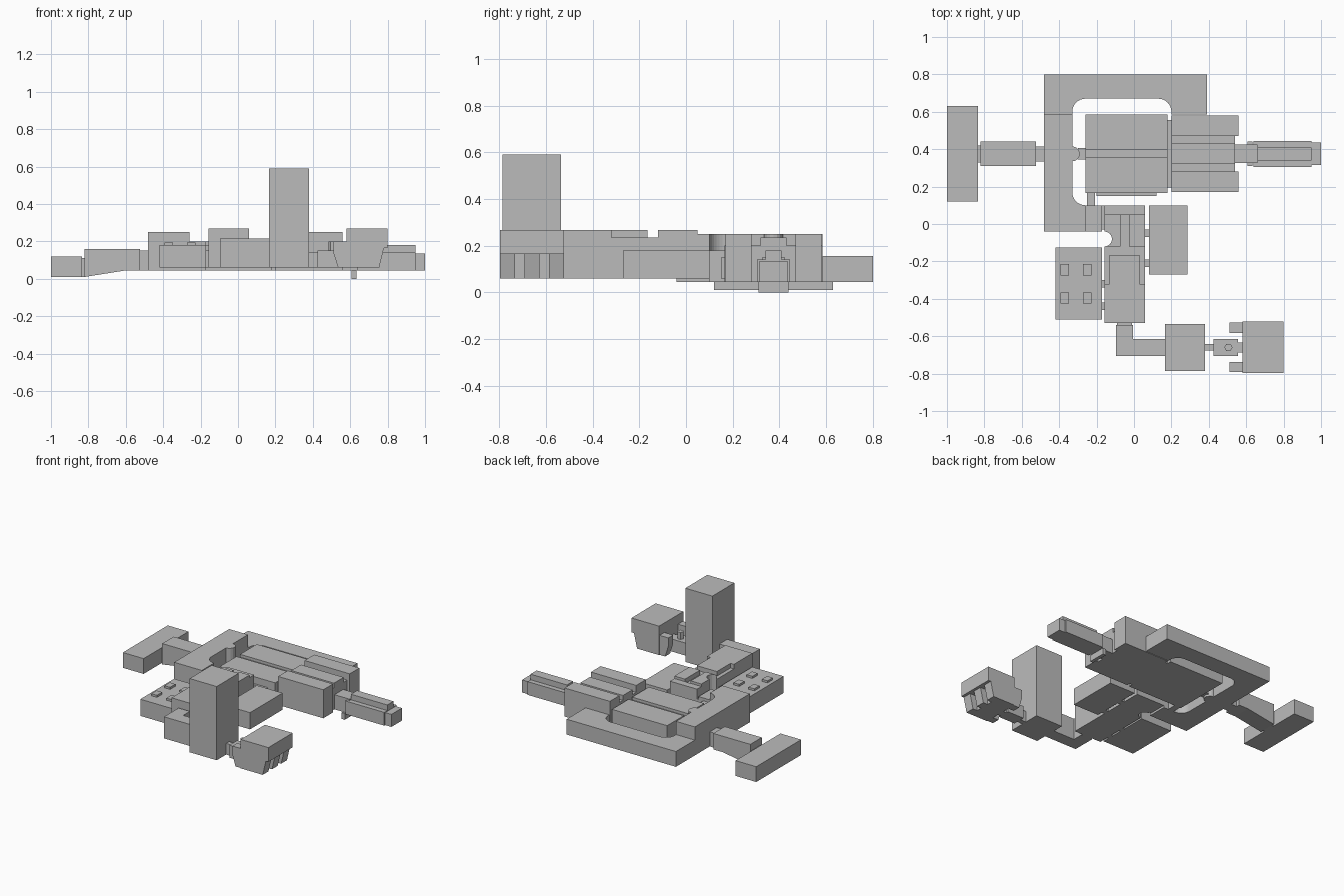
import bpy
from math import cos, sin, radians

if "Cube" in bpy.data.objects:
    bpy.data.objects.remove(bpy.data.objects["Cube"], do_unlink=True)

GREY = (0.5, 0.5, 0.5, 1)
material = bpy.data.materials.new("plain grey")
material.use_nodes = True
material.diffuse_color = GREY
material.node_tree.nodes["Principled BSDF"].inputs["Base Color"].default_value = GREY

# Shared heights and centre lines
SILL, FRAME, FLOOR = .01, .045, .06
LINK, BLOCK, HALL, WING, TOP = .15, .18, .2, .25, .268
MAIN, SOUTH, FRONT = .375, -.66, -.05


def extrude(name, outline, span, upright=True):
    """Extrude a counter-clockwise outline along z, or an (x, z) outline along y."""
    count = len(outline)
    low, high = span
    if upright:
        verts = [(a, b, level) for level in (low, high) for a, b in outline]
    else:
        verts = [(a, level, b) for level in (high, low) for a, b in outline]
    bottom, top = list(range(count)), list(range(count, count * 2))
    faces = [bottom[::-1], top]
    for i in bottom:
        following = (i + 1) % count
        faces.append([i, following, count + following, count + i])
    data = bpy.data.meshes.new(name)
    data.from_pydata(verts, [], faces)
    data.materials.append(material)
    bpy.context.collection.objects.link(bpy.data.objects.new(name, data))


def rectangle(x, y):
    (left, right), (near, far) = x, y
    return [(left, near), (right, near), (right, far), (left, far)]


def block(name, x, y, z):
    extrude(name, rectangle(x, y), z)


def about(middle, width):
    return middle - width / 2, middle + width / 2


def pair(middle, offset, width):
    return [about(middle + side * offset, width) for side in (-1, 1)]


def arc(x, y, radius, start, end, steps=8):
    angles = [radians(start + (end - start) * i / steps) for i in range(steps + 1)]
    return [(x + radius * cos(angle), y + radius * sin(angle)) for angle in angles]


# C-shaped frame around the courtyard: low back wing and tall side wing
west, inner, bend, step, north = -.48, -.33, -.26, .585, .8
court_east, frame_east, corner = .2, .39, .07
back_corners = (arc(inner + corner, .6, corner, 180, 90)
                + arc(court_east - corner, .6, corner, 90, 0))
extrude("back_wing", [(west, step), (inner, step)] + back_corners
        + [(court_east, step), (frame_east, step), (frame_east, north), (west, north)],
        (FRAME, .155))
wing_front, wing_back = -.04, .1
front_corner = arc(bend, wing_back + corner, corner, -90, -180)
bay = arc(inner, MAIN, .04, -90, 90)
extrude("side_wing", [(west, wing_front), (bend, wing_front)] + front_corner + bay
        + [(inner, step), (west, step)], (FRAME, WING))
block("side_wing_step", (bend, -.17), (wing_front, wing_back), (FRAME, HALL))
block("side_wing_link", about(-.23, .045), (wing_back, .17), (FRAME, BLOCK))
block("courtyard_link", (-.3, bend), about(MAIN, .06), (FLOOR, LINK))

# Central hall with two roof slabs and a groove
hall_x = (bend, .18)
block("hall_body", hall_x, about(MAIN, .42), (FRAME, BLOCK))
for y in pair(MAIN, .115, .19):
    block("hall_roof", hall_x, y, (BLOCK, HALL))
block("hall_plinth", about(-.04, .32), (LINK, BLOCK), (FLOOR, LINK))
block("hall_link", (.18, court_east), about(MAIN, .36), (FRAME, LINK))

# Right block with raised sides and spine
body_end = .54
block("right_body", (court_east, body_end), about(MAIN, .4), (FRAME, HALL))
for y in pair(MAIN, .15, .11):
    block("right_side_slab", (court_east, .56), y, (FRAME, WING))
block("right_spine", (court_east, body_end), about(MAIN, .11), (HALL, .235))

# Right pier
pier_end = .95
block("pier_neck", (body_end, .66), about(MAIN, .1), (FRAME, LINK))
block("pier_body", (.64, pier_end), about(MAIN, .14), (FRAME, .14))
block("pier_end", (pier_end, 1), about(MAIN, .12), (FRAME, .135))
block("pier_roof", (.66, pier_end), about(MAIN, .07), (.14, BLOCK))
block("pier_fin", about(.62, .025), about(MAIN, .13), (0, FRAME))

# Left wing with a sloped connector
wing_edge, slope_start, slope_end, neck = -.835, -.82, -.6, -.525
block("left_wing", (-1, wing_edge), about(MAIN, .51), (SILL, .12))
block("left_joint", (wing_edge, slope_start), about(MAIN, .09), (SILL, .11))
connector = [(slope_start, SILL), (slope_end, FRAME), (neck, FRAME),
             (neck, .16), (slope_start, .16)]
extrude("left_connector", connector, about(MAIN, .13), upright=False)
block("left_neck", (neck, west), about(MAIN, .08), (FRAME, LINK))

# Front section with a rounded notch and roof channels
front_x, front_end = about(FRONT, .215), -.53
roof_z, ridge = (.235, TOP), .05
notch = arc(front_x[0], -.08, .04, 90, -90)
extrude("front_body", rectangle(front_x, (front_end, wing_back)) + notch, (FLOOR, roof_z[0]))
left_roof, right_roof = pair(FRONT, .065, .085)
extrude("front_roof_left", rectangle(left_roof, (notch[-1][1], ridge)) + notch[:-1], roof_z)
block("front_roof_right", right_roof, (notch[-1][1], ridge), roof_z)
block("front_roof_end", front_x, (ridge, wing_back), (roof_z[0], WING))
block("front_roof_cross", about(FRONT, .16), (-.32, -.165), roof_z)
block("front_roof_south", front_x, (front_end, -.32), roof_z)
block("front_link", (-.18, front_x[0]), (-.03, wing_back), (FLOOR, BLOCK))

# Left front block with four roof units
block("left_front_block", (-.42, -.17), (-.51, -.125), (FLOOR, BLOCK))
for x in pair(-.31, .06, .045):
    for y in pair(-.32, .075, .06):
        block("roof_unit", x, y, (BLOCK, .195))

# Right front block
block("right_front_block", (.08, .285), (-.27, wing_back), (FLOOR, BLOCK))

# Short links from the front section to the blocks on both sides
for y in pair(-.38, .06, .04):
    block("left_block_link", (-.175, front_x[0]), y, (FLOOR, LINK))
for y in pair(-.13, .08, .04):
    block("right_block_link", (front_x[1], .085), y, (FLOOR, LINK))

# Angled passage to the tower
tower_west, tower_east = .165, .38
passage_x = about(FRONT, .09)
low, high = about(SOUTH, .09)
block("passage_collar", about(FRONT, .08), (front_end - .02, front_end), (FLOOR, HALL))
block("passage_turn", passage_x, (low, front_end - .01), (FLOOR, .215))
block("passage_run", (passage_x[1], tower_west), (low, high), (FLOOR, .215))
block("tower", (tower_west, tower_east), about(SOUTH, .25), (FLOOR, .59))

# Bridge to the far block
bridge_x, far_x = (.425, .555), (.58, .8)
block("bridge_neck", (tower_east, bridge_x[0]), about(SOUTH, .035), (FLOOR, .14))
block("bridge_body", bridge_x, about(SOUTH, .09), (FLOOR, LINK))
extrude("bridge_hatch", arc(.505, SOUTH, .022, 0, 300, steps=5), (LINK, HALL))
block("bridge_end", (bridge_x[1], far_x[0]), about(SOUTH, .055), (FLOOR, LINK))

# Far block standing on tapered feet, with two arms
soffit = .165
far_y = about(SOUTH, .275)
block("far_block", far_x, far_y, (soffit, TOP))
block("far_core", (far_x[0], .72), far_y, (FLOOR, soffit))
foot = [(far_x[0], FLOOR), (.755, FLOOR), (.78, soffit), (far_x[0], soffit)]
for y in pair(SOUTH, .105, .065) + [about(SOUTH, .065)]:
    extrude("far_foot", foot, y, upright=False)
arm = [(.535, FLOOR), (far_x[0], FLOOR), (far_x[0], HALL), (.51, HALL), (.51, .14)]
for y in pair(SOUTH, .105, .055):
    extrude("far_arm", arm, y, upright=False)
